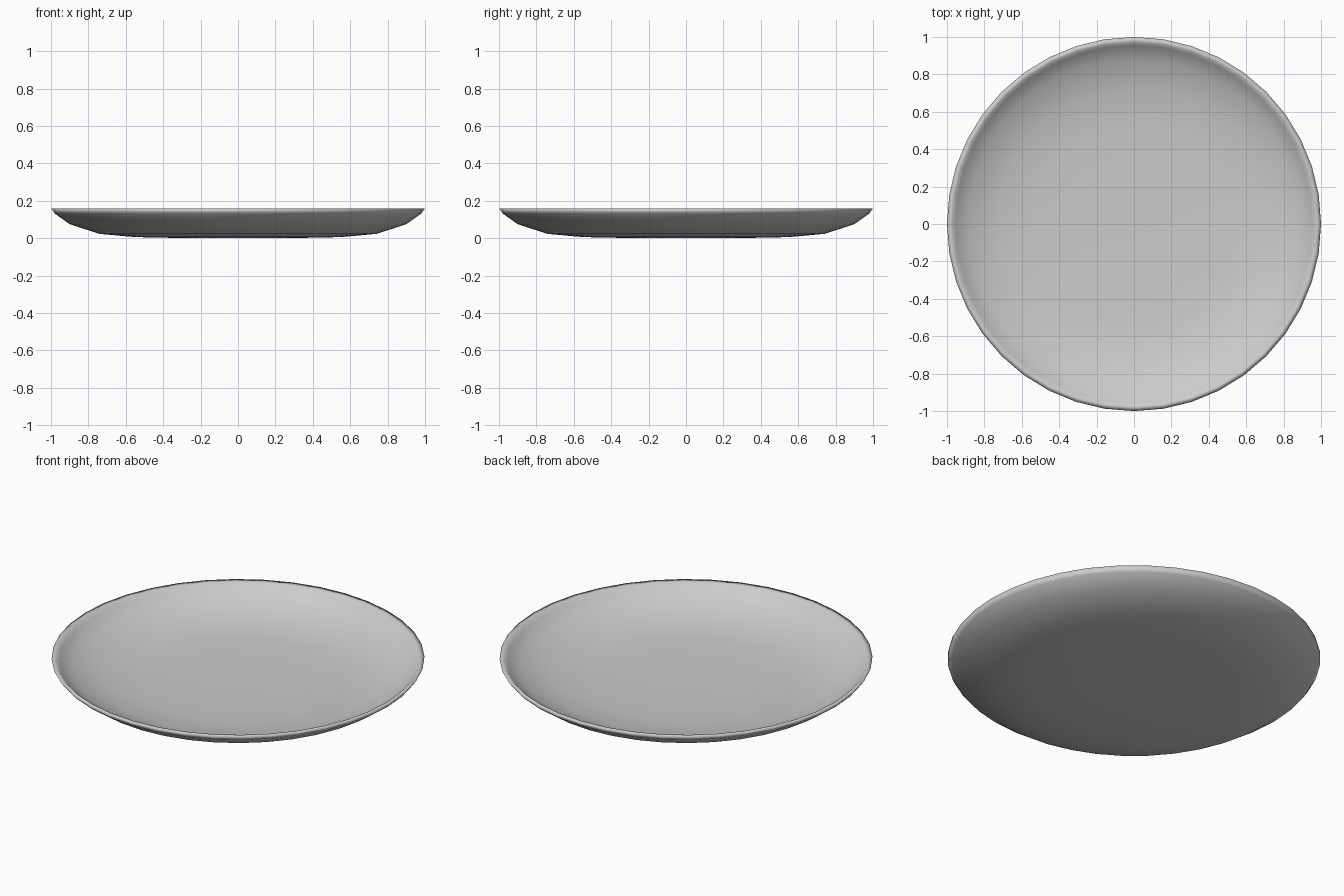
import bpy, bmesh
from math import tau, cos, sin

if "Cube" in bpy.data.objects:
    bpy.data.objects.remove(bpy.data.objects["Cube"])

SIDES = 40

# Plate cross-section (radius, height): underside outwards, rim, then inside inwards
profile = [(0.30, 0.001), (0.55, 0.006), (0.74, 0.023), (0.90, 0.075),
           (0.98, 0.132), (1.0, 0.16), (0.972, 0.157), (0.955, 0.138),
           (0.885, 0.095), (0.73, 0.044), (0.54, 0.026), (0.30, 0.021)]

bm = bmesh.new()
rings = [[bm.verts.new((r * cos(tau * i / SIDES), r * sin(tau * i / SIDES), z))
          for i in range(SIDES)] for r, z in profile]

# Walls between neighbouring rings
for a, b in zip(rings, rings[1:]):
    for i in range(SIDES):
        j = (i + 1) % SIDES
        bm.faces.new((a[i], a[j], b[j], b[i]))

# Centre fans closing the underside and the inside
for ring, z in ((rings[0], 0.0), (rings[-1], 0.02)):
    centre = bm.verts.new((0, 0, z))
    for i in range(SIDES):
        bm.faces.new((ring[i], ring[(i + 1) % SIDES], centre))

bmesh.ops.recalc_face_normals(bm, faces=bm.faces)
for f in bm.faces:
    f.smooth = True

mesh = bpy.data.meshes.new("plate")
bm.to_mesh(mesh)
bm.free()
plate = bpy.data.objects.new("plate", mesh)
bpy.context.collection.objects.link(plate)
